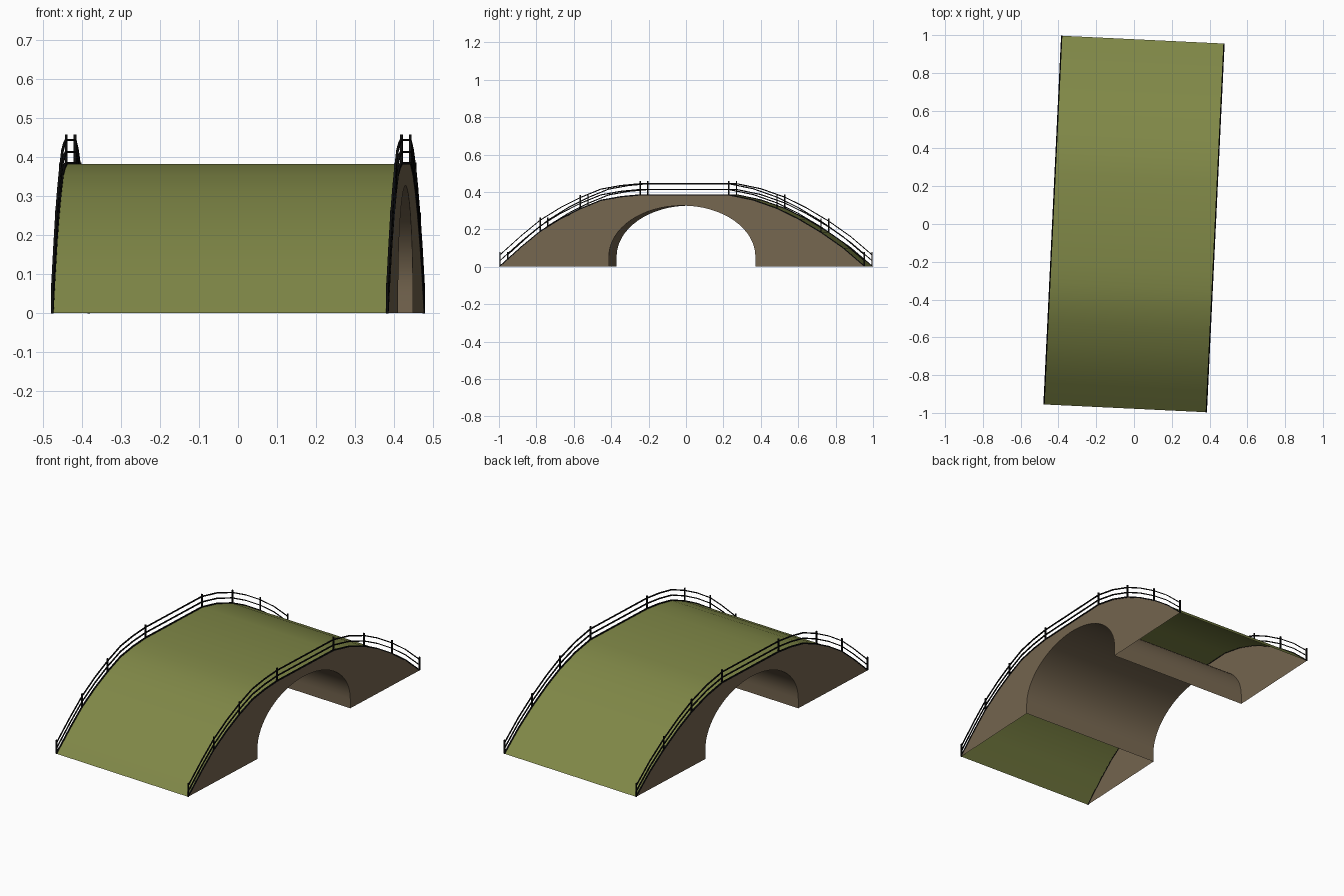
import bpy, bmesh, math
from mathutils import Matrix

if "Cube" in bpy.data.objects:
    bpy.data.objects.remove(bpy.data.objects["Cube"])

HALF_W = 0.43
TURN = Matrix.Rotation(math.radians(-2.75), 4, 'Z')

# Side profile of the deck (y, z) and post positions along it
DECK = [(-0.977, 0), (-0.86, 0.105), (-0.76, 0.187), (-0.65, 0.255), (-0.545, 0.308),
        (-0.435, 0.353), (-0.33, 0.372), (-0.225, 0.382), (0.25, 0.382), (0.38, 0.355),
        (0.508, 0.31), (0.62, 0.255), (0.743, 0.182), (0.86, 0.1), (0.977, 0)]
POSTS = [-0.975, -0.76, -0.545, -0.225, 0.25, 0.508, 0.743, 0.975]

# Arch opening: short upright, then a half ellipse
ARCH_W, SPRING, ARCH_H = 0.392, 0.055, 0.272
ARCH = [(-ARCH_W, 0)]
for i in range(33):
    a = math.pi * (1 - i / 32)
    ARCH.append((ARCH_W * math.cos(a), SPRING + ARCH_H * math.sin(a)))
ARCH.append((ARCH_W, 0))


def material(name, rgb):
    m = bpy.data.materials.new(name)
    m.diffuse_color = (*rgb, 1)
    m.use_nodes = True
    m.node_tree.nodes["Principled BSDF"].inputs["Base Color"].default_value = m.diffuse_color
    return m


GREEN = material("olive_green", (0.215, 0.245, 0.063))
BROWN = material("stone_brown", (0.18, 0.133, 0.08))
BLACK = material("railing_black", (0.004, 0.004, 0.004))


def make_object(name, bm, mat, smooth=False):
    bm.transform(TURN)
    me = bpy.data.meshes.new(name)
    bm.to_mesh(me)
    bm.free()
    me.materials.append(mat)
    ob = bpy.data.objects.new(name, me)
    bpy.context.collection.objects.link(ob)
    if smooth:
        bpy.ops.object.select_all(action='DESELECT')
        ob.select_set(True)
        bpy.context.view_layer.objects.active = ob
        bpy.ops.object.shade_smooth_by_angle(angle=math.radians(40))
    return ob


def sheet(name, profile, mat, flip):
    """Open surface stretched across the bridge width."""
    bm = bmesh.new()
    left = [bm.verts.new((-HALF_W, y, z)) for y, z in profile]
    right = [bm.verts.new((HALF_W, y, z)) for y, z in profile]
    for i in range(len(profile) - 1):
        f = bm.faces.new((left[i], right[i], right[i + 1], left[i + 1]))
        if flip:
            f.normal_flip()
    make_object(name, bm, mat, True)


def side_wall(name, x):
    """Flat wall between the deck and the arch."""
    bm = bmesh.new()
    pts = DECK + ARCH[::-1]
    f = bm.faces.new([bm.verts.new((x, y, z)) for y, z in pts])
    f.normal_update()
    if f.normal.x * x < 0:
        f.normal_flip()
    bmesh.ops.triangulate(bm, faces=[f])
    make_object(name, bm, BROWN)


def rail(bm, x, lift, r):
    """Square bar following the deck profile."""
    rings = []
    for y, z in DECK:
        c = z + lift
        rings.append([bm.verts.new((x + dx, y, c + dz))
                      for dx, dz in ((-r, -r), (r, -r), (r, r), (-r, r))])
    for a, b in zip(rings, rings[1:]):
        for k in range(4):
            n = (k + 1) % 4
            bm.faces.new((a[k], a[n], b[n], b[k]))
    bm.faces.new(rings[0])
    bm.faces.new(rings[-1][::-1])


def deck_height(y):
    for (y0, z0), (y1, z1) in zip(DECK, DECK[1:]):
        if y0 <= y <= y1:
            return z0 + (z1 - z0) * (y - y0) / (y1 - y0)
    return 0


def post(bm, x, y):
    z = deck_height(y)
    m = Matrix.Translation((x, y, z + 0.038)) @ Matrix.Diagonal((0.007, 0.007, 0.076, 1))
    bmesh.ops.create_cube(bm, size=1, matrix=m)


# Deck and tunnel vault; the underside stays open
sheet("deck", DECK, GREEN, False)
sheet("arch_vault", ARCH, BROWN, True)

# Walls and railings on both sides
for side, x in (("left", -HALF_W), ("right", HALF_W)):
    side_wall(side + "_wall", x)
    bm = bmesh.new()
    for lift, r in ((0.002, 0.0035), (0.031, 0.003), (0.062, 0.003)):
        rail(bm, x, lift, r)
    for y in POSTS:
        post(bm, x, y)
    bmesh.ops.recalc_face_normals(bm, faces=bm.faces)
    make_object(side + "_railing", bm, BLACK)
